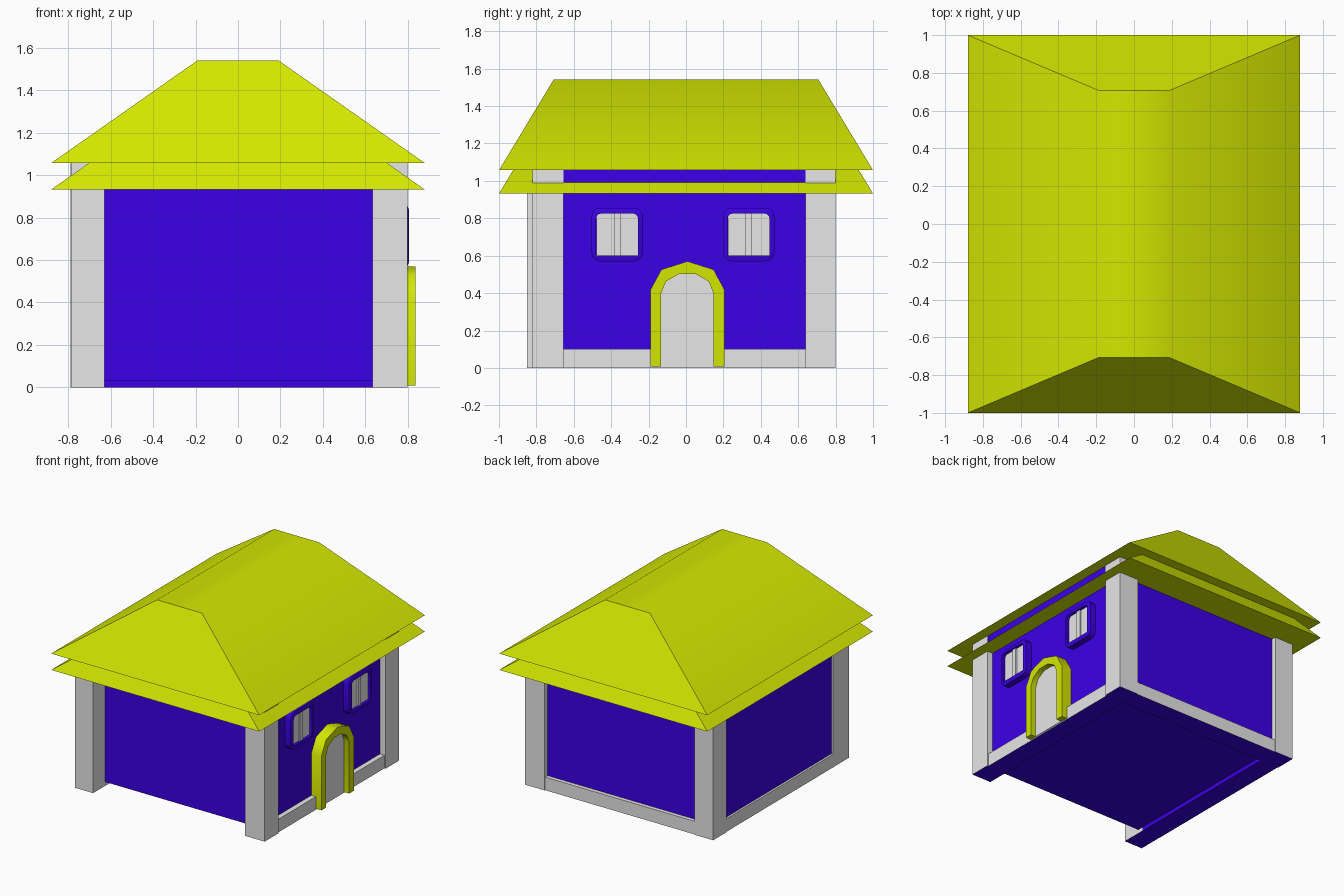
import bpy
import bmesh
from math import cos, sin, pi, radians

cube = bpy.data.objects.get("Cube")
if cube:
    bpy.data.objects.remove(cube, do_unlink=True)


def make_material(name, rgb):
    mat = bpy.data.materials.new(name)
    mat.use_nodes = True
    color = (*rgb, 1)
    mat.diffuse_color = color
    mat.node_tree.nodes["Principled BSDF"].inputs["Base Color"].default_value = color
    return mat


blue = make_material("deep_blue", (0.045, 0, 0.8))
grey = make_material("light_grey", (0.8, 0.8, 0.8))
lime = make_material("lime_yellow", (0.65, 0.8, 0))


def finish(name, bm, *mats, smooth=False):
    """Turn a bmesh into an object; a second material goes on the underside."""
    bmesh.ops.recalc_face_normals(bm, faces=bm.faces)
    if len(mats) > 1:
        for face in bm.faces:
            face.material_index = int(face.normal.z < -0.5)
    mesh = bpy.data.meshes.new(name)
    bm.to_mesh(mesh)
    bm.free()
    for mat in mats:
        mesh.materials.append(mat)
    obj = bpy.data.objects.new(name, mesh)
    bpy.context.collection.objects.link(obj)
    if smooth:
        bpy.ops.object.select_all(action='DESELECT')
        obj.select_set(True)
        bpy.context.view_layer.objects.active = obj
        bpy.ops.object.shade_smooth_by_angle(angle=radians(50))


def box(name, xs, ys, zs, *mats):
    bm = bmesh.new()
    bmesh.ops.create_cube(bm, size=1)
    for v in bm.verts:
        v.co = [r[0] if c < 0 else r[1] for c, r in zip(v.co, (xs, ys, zs))]
    finish(name, bm, *mats)


def loft(bm, loops, caps=True):
    """Skin a list of equal-length point loops."""
    rings = [[bm.verts.new(p) for p in loop] for loop in loops]
    count = len(rings[0])
    for a, b in zip(rings, rings[1:]):
        for i in range(count):
            j = (i + 1) % count
            bm.faces.new((a[i], a[j], b[j], b[i]))
    if caps:
        bm.faces.new(rings[0])
        bm.faces.new(rings[-1])


def prism(name, outline, x0, x1, mat, smooth=False):
    """Extrude a (y, z) outline along x."""
    bm = bmesh.new()
    loft(bm, [[(x, y, z) for y, z in outline] for x in (x0, x1)])
    finish(name, bm, mat, smooth=smooth)


def arch(half, spring, rise, steps, center, bottom):
    """Open arch outline from one foot over the top to the other."""
    curve = [(center - half * cos(pi * i / steps), spring + rise * sin(pi * i / steps))
             for i in range(steps + 1)]
    return [(center - half, bottom)] + curve + [(center + half, bottom)]


def rounded(center, half, mid, tall, top_radius, low_radius, steps=3):
    """Rounded rectangle in (y, z) with separate top and bottom corner radii."""
    pts = []
    for k, (sy, sz) in enumerate(((1, 1), (-1, 1), (-1, -1), (1, -1))):
        radius = top_radius if sz > 0 else low_radius
        for i in range(steps + 1):
            a = pi / 2 * (k + i / steps)
            pts.append((center + sy * (half - radius) + radius * cos(a),
                        mid + sz * (tall - radius) + radius * sin(a)))
    return pts


# Main body, with its floor raised above the ground, and the band between the roofs
box("wall_body", (-0.77, 0.752), (-0.705, 0.765), (0.03, 0.97), blue)
box("upper_wall", (-0.78, 0.795), (-0.705, 0.78), (0.96, 1.06), blue)

# Base trim on three sides, backed by blue sills that frame the raised floor
box("left_base_trim", (0.70, 0.79), (-0.66, 0.65), (0, 0.10), grey, blue)
box("right_base_trim", (-0.785, -0.70), (-0.66, 0.65), (0, 0.10), grey, blue)
box("back_base_trim", (-0.64, 0.64), (0.70, 0.795), (0, 0.10), grey, blue)
box("left_sill", (0.635, 0.705), (-0.66, 0.65), (0, 0.05), blue)
box("right_sill", (-0.705, -0.63), (-0.66, 0.65), (0, 0.05), blue)
box("back_sill", (-0.64, 0.64), (0.64, 0.705), (0, 0.05), blue)

# Corner pillars
left_x = (0.635, 0.80)
box("front_left_pillar", left_x, (-0.82, -0.655), (0, 1.06), grey, blue)
box("front_right_pillar", (-0.784, -0.63), (-0.85, -0.655), (0, 1.06), grey, blue)
box("back_left_pillar", left_x, (0.64, 0.80), (0, 1.06), grey, blue)
box("back_right_pillar", (-0.79, -0.63), (0.64, 0.80), (0, 1.06), grey, blue)

# Two stacked roofs with sloping ends and a flat ridge
for name, eave in (("lower_roof", 0.932), ("upper_roof", 1.057)):
    bm = bmesh.new()
    corners = ((-1, -1), (1, -1), (1, 1), (-1, 1))
    loft(bm, [[(sx * w, sy * d, z) for sx, sy in corners]
              for w, d, z in ((0.88, 1, eave), (0.19, 0.708, eave + 0.484))])
    finish(name, bm, lime, smooth=True)

# Arched doorway
opening = arch(0.14, 0.40, 0.108, 5, 0.007, 0.008)
surround = arch(0.197, 0.42, 0.15, 4, 0.008, 0.008)
prism("door_surround", surround + opening[::-1], 0.72, 0.837, lime, smooth=True)
prism("door_panel", opening, 0.72, 0.795, grey)

# Windows: rounded frame, two panes and a centre bar
for side, y in (("front", -0.368), ("back", 0.335)):
    outer = rounded(y, 0.137, 0.713, 0.143, 0.045, 0.045)
    rim = rounded(y, 0.122, 0.713, 0.12, 0.032, 0.02)
    inner = rounded(y, 0.112, 0.713, 0.113, 0.028, 0.003)
    bm = bmesh.new()
    sections = ((0.74, outer), (0.799, outer), (0.806, rim), (0.806, inner), (0.77, inner))
    loft(bm, [[(x, py, pz) for py, pz in loop] for x, loop in sections], caps=False)
    finish(side + "_window_frame", bm, blue, smooth=True)
    for label, s in (("front", -1), ("back", 1)):
        edges = sorted((y + s * 0.016, y + s * 0.111))
        box(f"{side}_window_{label}_pane", (0.745, 0.785), edges, (0.601, 0.825), grey)
    box(side + "_window_bar", (0.745, 0.795), (y - 0.017, y + 0.017), (0.601, 0.825), grey)
